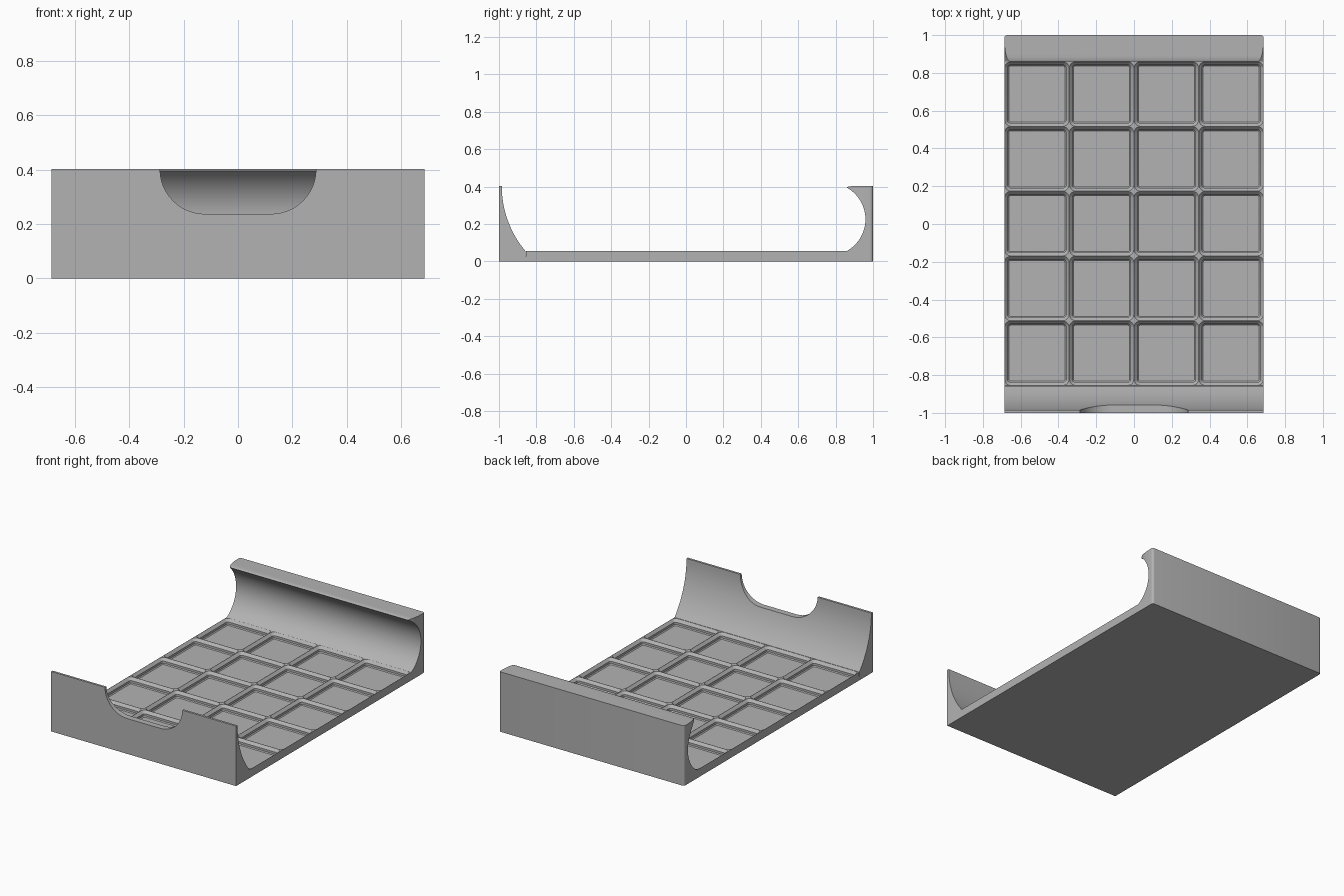
import bpy, bmesh, math

if "Cube" in bpy.data.objects:
    bpy.data.objects.remove(bpy.data.objects["Cube"])

W, H, T = 0.686, 0.402, 0.055      # half width, wall height, plate thickness
PITCH, YC = 0.343, 0.002           # grid cell size and grid centre
Y0, Y1 = YC - 2.5 * PITCH, YC + 2.5 * PITCH

grey = bpy.data.materials.new("grey plastic")
grey.diffuse_color = (0.45, 0.45, 0.45, 1)
grey.use_nodes = True
grey.node_tree.nodes["Principled BSDF"].inputs["Base Color"].default_value = grey.diffuse_color


def finish(name, bm):
    bmesh.ops.remove_doubles(bm, verts=bm.verts, dist=1e-5)
    bmesh.ops.recalc_face_normals(bm, faces=bm.faces)
    me = bpy.data.meshes.new(name)
    bm.to_mesh(me)
    bm.free()
    me.materials.append(grey)
    ob = bpy.data.objects.new(name, me)
    bpy.context.collection.objects.link(ob)
    return ob


def smooth(ob):
    bpy.ops.object.select_all(action='DESELECT')
    ob.select_set(True)
    bpy.context.view_layer.objects.active = ob
    bpy.ops.object.shade_smooth_by_angle(angle=math.radians(30))


def loft(bm, rings, caps=True):
    vs = [[bm.verts.new(p) for p in r] for r in rings]
    n = len(vs[0])
    for a, b in zip(vs, vs[1:]):
        for i in range(n):
            j = (i + 1) % n
            bm.faces.new((a[i], a[j], b[j], b[i]))
    if caps:
        bm.faces.new(vs[0])
    bm.faces.new(vs[-1])
    return vs


def rounded_square(cx, cy, h, r, z, seg=5):
    pts = []
    for k in range(4):
        sx, sy = ((1, 1), (-1, 1), (-1, -1), (1, -1))[k]
        for s in range(seg + 1):
            a = math.pi / 2 * (k + s / seg)
            pts.append((cx + sx * (h - r) + r * math.cos(a),
                        cy + sy * (h - r) + r * math.sin(a), z))
    return pts


# Floor plate: stepped, rounded pockets in a 4 x 5 grid
bm = bmesh.new()
half = PITCH / 2
SEG = 5
for i in range(4):
    for j in range(5):
        cx, cy = (i - 1.5) * PITCH, YC + (j - 2) * PITCH
        rings = [rounded_square(cx, cy, half - d, r, z, SEG) for d, r, z in (
            (0.001, 0.032, T), (0.0176, 0.0152, T - 0.0176),
            (0.0176, 0.0152, T - 0.032), (0.0233, 0.0095, T - 0.038))]
        vs = loft(bm, rings, caps=False)[0]
        n = len(vs)
        corners = [bm.verts.new((cx + sx * half, cy + sy * half, T))
                   for sx, sy in ((1, 1), (-1, 1), (-1, -1), (1, -1))]
        for k in range(4):          # star-shaped lands and thin ridge tops
            b = k * (SEG + 1)
            for s in range(SEG):
                bm.faces.new((corners[k], vs[b + s], vs[b + s + 1]))
            bm.faces.new((corners[k], vs[b + SEG], vs[(b + SEG + 1) % n], corners[(k + 1) % 4]))
for s in (-1, 1):                   # outer sides
    bm.faces.new([bm.verts.new(p) for p in (
        (s * W, Y0, 0), (s * W, Y1, 0), (s * W, Y1, T), (s * W, Y0, T))])
bm.faces.new([bm.verts.new(p) for p in ((-W, Y0, 0), (W, Y0, 0), (W, Y1, 0), (-W, Y1, 0))])
floor = finish("grid_floor", bm)
smooth(floor)

# Front wall: concave inner face
R = 0.538
prof = [(-1, 0), (Y0, 0)]
for k in range(17):
    z = T + (H - T) * k / 16
    prof.append((-0.985 + R - math.sqrt(R * R - (H - z) ** 2), z))
prof.append((-1, H))
bm = bmesh.new()
loft(bm, [[(x, y, z) for y, z in prof] for x in (-W, W)])
front = finish("front_wall", bm)

# Finger notch cut through the front wall
nr, nw, nz = 0.165, 0.287, 0.237
out = [(-nw, H + 0.1)]
for k in range(13):
    a = math.pi + math.pi / 2 * k / 12
    out.append((-nw + nr + nr * math.cos(a), nz + nr + nr * math.sin(a)))
out += [(-x, z) for x, z in reversed(out)]
bm = bmesh.new()
loft(bm, [[(x, y, z) for x, z in out] for y in (-1.2, -0.6)])
cutter = finish("notch_cutter", bm)
cutter.hide_render = True
mod = front.modifiers.new("notch", 'BOOLEAN')
mod.object, mod.operation, mod.solver = cutter, 'DIFFERENCE', 'EXACT'
bpy.context.view_layer.objects.active = front
bpy.ops.object.modifier_apply(modifier=mod.name)
bpy.data.objects.remove(cutter)
smooth(front)

# Back wall: scooped inner face under an overhanging lip with rounded ends
levels = [(0, Y1), (T, Y1)]
for k in range(1, 25):
    a = math.radians(-60 + 120 * k / 24)
    levels.append((0.225 + 0.17 * math.sin(a) / math.sin(math.radians(60)),
                   Y1 + 0.1 * (math.cos(a) - 0.5) / 0.5))
levels += [(0.399, 0.866), (H, 0.882)]


def end_x(y, z):
    if z < 0.225 or y > 0.97:
        return W
    t = min(1, (0.97 - y) / 0.11)
    return W - 0.032 * (1 - math.sqrt(1 - 0.96 * t * t))


rc = 0.015
rings = []
for z, yin in levels:
    side = []
    for k in range(5):              # rounded outer corner
        a = math.pi / 2 * (1 - k / 4)
        side.append((W - rc + rc * math.cos(a), 1 - rc + rc * math.sin(a), z))
    for k in range(1, 9):
        y = 1 - rc + (yin - 1 + rc) * k / 8
        side.append((end_x(y, z), y, z))
    rings.append(side + [(-x, y, zz) for x, y, zz in reversed(side)])
bm = bmesh.new()
loft(bm, rings)
smooth(finish("back_wall", bm))
